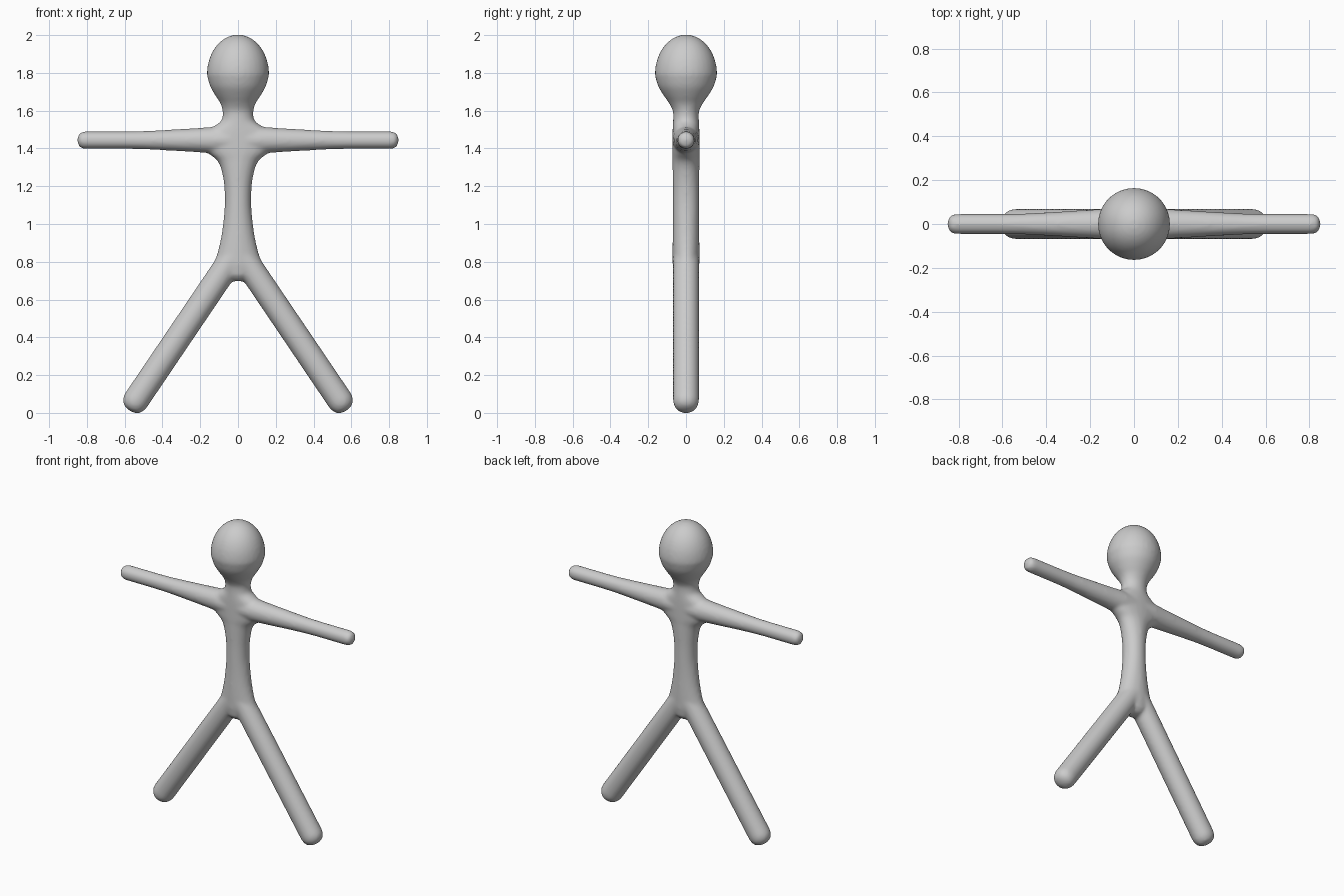
import bpy, bmesh, math
from mathutils import Vector

if "Cube" in bpy.data.objects:
    bpy.data.objects.remove(bpy.data.objects["Cube"])

SIDES = 32
PAD = 0.002  # makes up for the slight shrink of the final smoothing


def spline(points, steps=4):
    """Catmull-Rom curve through the given tuples."""
    pts = [Vector(p) for p in points]
    pts = [pts[0]] + pts + [pts[-1]]
    out = []
    for a, b, c, d in zip(pts, pts[1:], pts[2:], pts[3:]):
        for i in range(steps):
            t = i / steps
            out.append(0.5 * (2 * b + (c - a) * t + (2 * a - 5 * b + 4 * c - d) * t * t
                              + (3 * b - a - 3 * c + d) * t ** 3))
    out.append(pts[-1])
    return [tuple(v) for v in out]


def loft(bm, origin, axis, side, profile):
    """Closed tube along axis; profile holds (distance, side radius, depth radius)."""
    origin, axis, side = Vector(origin), Vector(axis).normalized(), Vector(side).normalized()
    depth = axis.cross(side)
    rings = []
    for d, rs, rd in profile:
        ring = []
        for i in range(SIDES):
            a = 2 * math.pi * i / SIDES
            ring.append(bm.verts.new(origin + axis * d + side * math.cos(a) * (rs + PAD)
                                     + depth * math.sin(a) * (rd + PAD)))
        rings.append(ring)
    for r0, r1 in zip(rings, rings[1:]):
        for i in range(SIDES):
            j = (i + 1) % SIDES
            bm.faces.new((r0[i], r0[j], r1[j], r1[i]))
    bm.faces.new(rings[0][::-1])
    bm.faces.new(rings[-1])


bm = bmesh.new()

# torso, shoulder fillets, neck and lower head
trunk = spline([
    (0.73, 0.095, 0.06), (0.78, 0.13, 0.068), (0.83, 0.112, 0.069), (0.88, 0.098, 0.069),
    (0.95, 0.084, 0.068), (1.02, 0.075, 0.067), (1.10, 0.068, 0.067), (1.18, 0.069, 0.067),
    (1.24, 0.076, 0.068), (1.30, 0.09, 0.069), (1.34, 0.112, 0.069), (1.37, 0.15, 0.07),
    (1.40, 0.18, 0.07), (1.45, 0.18, 0.07), (1.49, 0.165, 0.069), (1.515, 0.13, 0.068),
    (1.54, 0.093, 0.067), (1.565, 0.08, 0.066), (1.60, 0.08, 0.068), (1.64, 0.092, 0.088),
    (1.68, 0.118, 0.116), (1.73, 0.146, 0.146), (1.79, 0.163, 0.163)])
crotch = [(0.697, 0.015, 0.02), (0.705, 0.045, 0.04)]
# rounded crown of the head
crown = []
for k in range(1, 13):
    t = math.radians(90 * k / 12)
    r = 0.163 * math.cos(t)
    crown.append((1.79 + 0.212 * math.sin(t), r, r))
loft(bm, (0, 0, 0), (0, 0, 1), (1, 0, 0), crotch + trunk + crown)

# tapering arms and straight legs, both sides
arm = [(0, 0.07), (0.12, 0.069), (0.16, 0.066), (0.2, 0.063), (0.25, 0.06), (0.3, 0.057),
       (0.4, 0.051), (0.5, 0.046), (0.6, 0.044), (0.81, 0.044), (0.828, 0.041),
       (0.841, 0.032), (0.848, 0.018), (0.85, 0.004)]
leg = [(0, 0.067), (0.965, 0.067), (0.985, 0.064), (1.005, 0.055), (1.018, 0.041),
       (1.026, 0.022), (1.028, 0.004)]
for s in (1, -1):
    loft(bm, (0, 0, 1.444), (s, 0, 0), (0, 0, 1), [(d, r, r) for d, r in arm])
    loft(bm, (0, 0, 0.865), (s * 0.56, 0, -0.828), (s * 0.828, 0, 0.56),
         [(d, r, r) for d, r in leg])

bmesh.ops.recalc_face_normals(bm, faces=bm.faces)
mesh = bpy.data.meshes.new("figure")
bm.to_mesh(mesh)
bm.free()
figure = bpy.data.objects.new("figure", mesh)
bpy.context.collection.objects.link(figure)

# plain grey
grey = bpy.data.materials.new("light grey")
grey.diffuse_color = (0.6, 0.6, 0.6, 1)
grey.use_nodes = True
grey.node_tree.nodes["Principled BSDF"].inputs["Base Color"].default_value = grey.diffuse_color
mesh.materials.append(grey)

# fuse the limbs into one soft skin
fuse = figure.modifiers.new("fuse", 'REMESH')
fuse.mode = 'VOXEL'
fuse.voxel_size = 0.01
fuse.use_smooth_shade = True
soften = figure.modifiers.new("soften", 'SMOOTH')
soften.factor = 0.5
soften.iterations = 8
